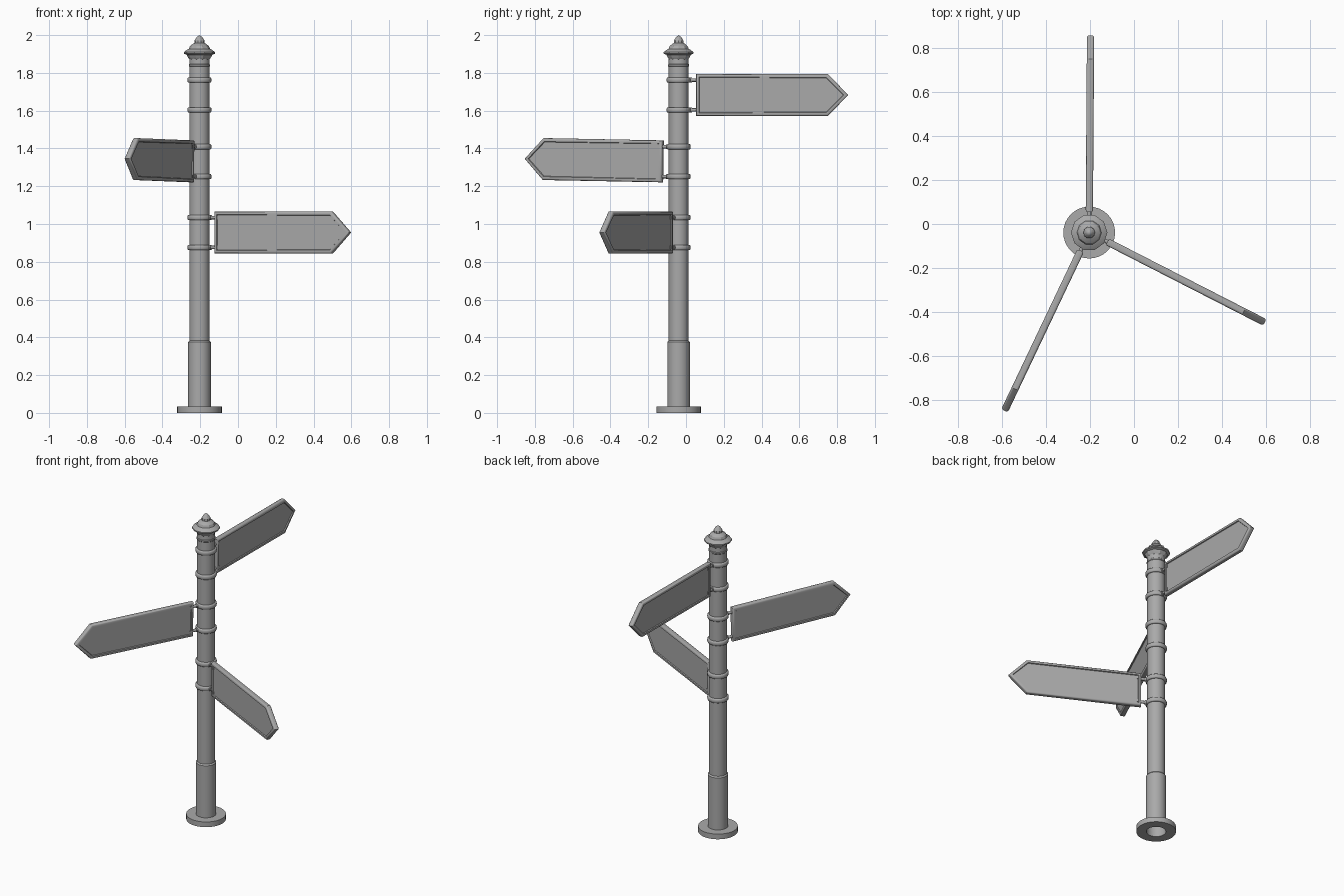
import bpy, bmesh
from math import radians, pi, cos, sin
from mathutils import Matrix, Vector

cube = bpy.data.objects.get("Cube")
if cube:
    bpy.data.objects.remove(cube, do_unlink=True)

grey = bpy.data.materials.new("plain grey")
grey.use_nodes = True
GREY = (0.4, 0.4, 0.4, 1)
grey.diffuse_color = GREY
grey.node_tree.nodes["Principled BSDF"].inputs["Base Color"].default_value = GREY

AXIS = Vector((-0.204, -0.039, 0))
BAND_R = 0.062


def finish(name, bm, matrix, angle=35):
    """Turn a bmesh into a shaded, coloured object."""
    bmesh.ops.recalc_face_normals(bm, faces=bm.faces)
    mesh = bpy.data.meshes.new(name)
    bm.to_mesh(mesh)
    bm.free()
    obj = bpy.data.objects.new(name, mesh)
    bpy.context.collection.objects.link(obj)
    mesh.materials.append(grey)
    obj.matrix_world = matrix
    bpy.ops.object.select_all(action="DESELECT")
    obj.select_set(True)
    bpy.context.view_layer.objects.active = obj
    bpy.ops.object.shade_smooth_by_angle(angle=radians(angle))
    return obj


def lathe(name, profile, segments=32, closed=False, z=0, angle=35):
    """Spin a (radius, height) profile around the post axis."""
    bm = bmesh.new()
    verts = [bm.verts.new((r, 0, h)) for r, h in profile]
    edges = [bm.edges.new(p) for p in zip(verts, verts[1:])]
    if closed:
        edges.append(bm.edges.new((verts[-1], verts[0])))
    bmesh.ops.spin(bm, geom=verts + edges, cent=(0, 0, 0), axis=(0, 0, 1),
                   angle=2 * pi, steps=segments)
    bmesh.ops.remove_doubles(bm, verts=bm.verts, dist=0.0001)
    return finish(name, bm, Matrix.Translation(AXIS + Vector((0, 0, z))), angle)


# Post: foot disc with open underside, thick sleeve, slim shaft
lathe("foot_disc", [(0.058, 0), (0.118, 0), (0.118, 0.034), (0.058, 0.034)], closed=True)
lathe("lower_sleeve", [(0.06, 0.0), (0.06, 0.374), (0.053, 0.382)])
lathe("shaft", [(0.053, 0.36), (0.053, 1.88)])

# Finial: neck ring, flared cap, stepped crown and pointed knob
lathe("neck_ring", [(0.052, 1.832), (0.056, 1.836), (0.056, 1.844), (0.052, 1.848)])
lathe("finial", [(0.052, 1.87), (0.063, 1.885), (0.068, 1.896), (0.083, 1.902),
                 (0.083, 1.91), (0.062, 1.925), (0.056, 1.927), (0.05, 1.942),
                 (0.032, 1.956), (0.027, 1.958), (0.026, 1.972),
                 (0.014, 1.99), (0, 2.0)], segments=10, angle=25)


def sign_board(name, height, matrix):
    """Arrow-ended board with rounded rim and recessed panels on both sides."""
    bm = bmesh.new()
    half, depth = 0.111, 0.033
    outline = [(0.093, -half), (0.79, -half), (0.898, 0), (0.79, half), (0.093, half)]
    front = bm.faces.new([bm.verts.new((x, -depth / 2, z)) for x, z in outline])
    out = bmesh.ops.extrude_face_region(bm, geom=[front], use_keep_orig=True)
    moved = [v for v in out["geom"] if isinstance(v, bmesh.types.BMVert)]
    bmesh.ops.translate(bm, verts=moved, vec=(0, depth, 0))
    bmesh.ops.recalc_face_normals(bm, faces=bm.faces)
    rim = [e for e in bm.edges if abs(e.verts[0].co.y - e.verts[1].co.y) < 0.001]
    bmesh.ops.bevel(bm, geom=rim, offset=0.009, segments=3, profile=0.5, affect="EDGES")
    panels = sorted(bm.faces, key=lambda f: f.calc_area())[-2:]
    bmesh.ops.recalc_face_normals(bm, faces=bm.faces)
    bmesh.ops.inset_individual(bm, faces=panels, thickness=0.010)
    bmesh.ops.inset_individual(bm, faces=panels, thickness=0.003, depth=-0.006)
    finish(name, bm, matrix)


def bracket(name, matrix):
    """Rod from band to board with a collar and a small clip over the rim."""
    bm = bmesh.new()
    for radius, start, end in ((0.009, 0.05, 0.1), (0.013, 0.058, 0.07)):
        place = Matrix.Translation(((start + end) / 2, 0, 0)) @ Matrix.Rotation(pi / 2, 4, "Y")
        bmesh.ops.create_cone(bm, cap_ends=True, segments=12, radius1=radius,
                              radius2=radius, depth=end - start, matrix=place)
    clip = Matrix.Translation((0.112, 0, 0)) @ Matrix.Diagonal((0.016, 0.028, 0.018, 1))
    bmesh.ops.create_cube(bm, size=1, matrix=clip)
    finish(name, bm, matrix)


# Three signs: name, centre height, heading and slight upward tilt in degrees
signs = (("upper", 1.683, 89.6, 0), ("middle", 1.33, -115.4, 1), ("lower", 0.955, -27.1, 0))
band = [(BAND_R - 0.004 + 0.006 * cos(a * pi / 6), 0.014 * sin(a * pi / 6)) for a in range(-3, 4)]
band = [(0.05, -0.014)] + band + [(0.05, 0.014)]
for label, height, heading, tilt in signs:
    turn = Matrix.Translation(AXIS + Vector((0, 0, height))) @ Matrix.Rotation(radians(heading), 4, "Z")
    sign_board(label + "_sign", height, turn @ Matrix.Rotation(radians(-tilt), 4, "Y"))
    for side, offset in (("top", 0.079), ("bottom", -0.079)):
        lathe(f"{label}_{side}_band", band, z=height + offset)
        bracket(f"{label}_{side}_bracket", turn @ Matrix.Translation((0, 0, offset)))
